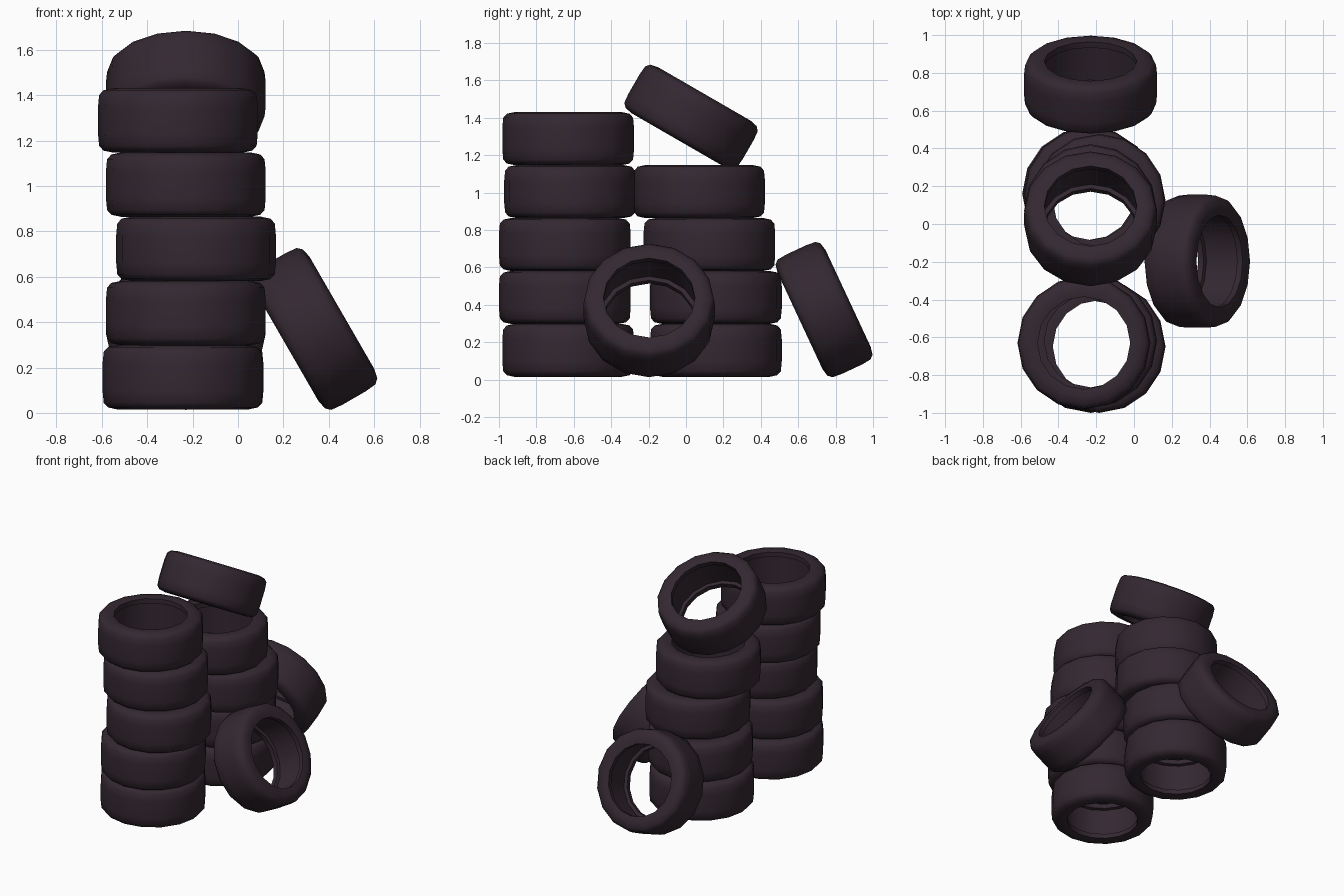
import bpy, math

if "Cube" in bpy.data.objects:
    bpy.data.objects.remove(bpy.data.objects["Cube"])

rubber = bpy.data.materials.new("dark rubber")
rubber.diffuse_color = (0.034, 0.021, 0.031, 1)
rubber.use_nodes = True
rubber.node_tree.nodes["Principled BSDF"].inputs["Base Color"].default_value = rubber.diffuse_color

SIDES = 16
# half cross-section (radius, height): inner cavity, sidewall lip, shoulder, tread
HALF = [(0.268, 0.098), (0.245, 0.102), (0.245, 0.136), (0.285, 0.142),
        (0.328, 0.133), (0.347, 0.112), (0.352, 0.06)]
PROFILE = HALF + [(r, -z) for r, z in reversed(HALF)]


def tire_mesh():
    n = len(PROFILE)
    verts, faces = [], []
    for i in range(SIDES):
        a = 2 * math.pi * i / SIDES
        verts += [(r * math.cos(a), r * math.sin(a), z) for r, z in PROFILE]
    for i in range(SIDES):
        j = (i + 1) % SIDES
        for k in range(n):
            m = (k + 1) % n
            faces.append((i * n + k, i * n + m, j * n + m, j * n + k))
    me = bpy.data.meshes.new("tire")
    me.from_pydata(verts, [], faces)
    me.flip_normals()
    me.materials.append(rubber)
    # make sure normals point out of the rubber
    tread = max(me.polygons, key=lambda p: math.hypot(p.center.x, p.center.y))
    if tread.normal.x * tread.center.x + tread.normal.y * tread.center.y < 0:
        me.flip_normals()
    return me


def tire(name, loc, rot=(0, 0, 0)):
    ob = bpy.data.objects.new(name, tire_mesh())
    bpy.context.collection.objects.link(ob)
    ob.location = loc
    ob.rotation_euler = [math.radians(d) for d in rot]
    bpy.ops.object.select_all(action='DESELECT')
    ob.select_set(True)
    bpy.context.view_layer.objects.active = ob
    bpy.ops.object.shade_smooth_by_angle(angle=math.radians(40))


# two upright stacks, each tire slightly shifted
front = [(-0.245, -0.63), (-0.23, -0.648), (-0.185, -0.648), (-0.23, -0.62), (-0.265, -0.63)]
back = [(-0.24, 0.16), (-0.23, 0.16), (-0.185, 0.125), (-0.23, 0.07)]
for label, stack in (("front", front), ("back", back)):
    for i, (x, y) in enumerate(stack):
        tire(f"{label}_stack_tire_{i + 1}", (x, y, 0.157 + 0.283 * i))

# loose tires: tilted on top, leaning at the back, leaning at the right
tire("top_tilted_tire", (-0.23, 0.027, 1.405), (-30, 0, 0))
tire("back_leaning_tire", (-0.23, 0.738, 0.375), (-65, 0, 0))
tire("right_leaning_tire", (0.335, -0.197, 0.37), (0, 60, 0))
